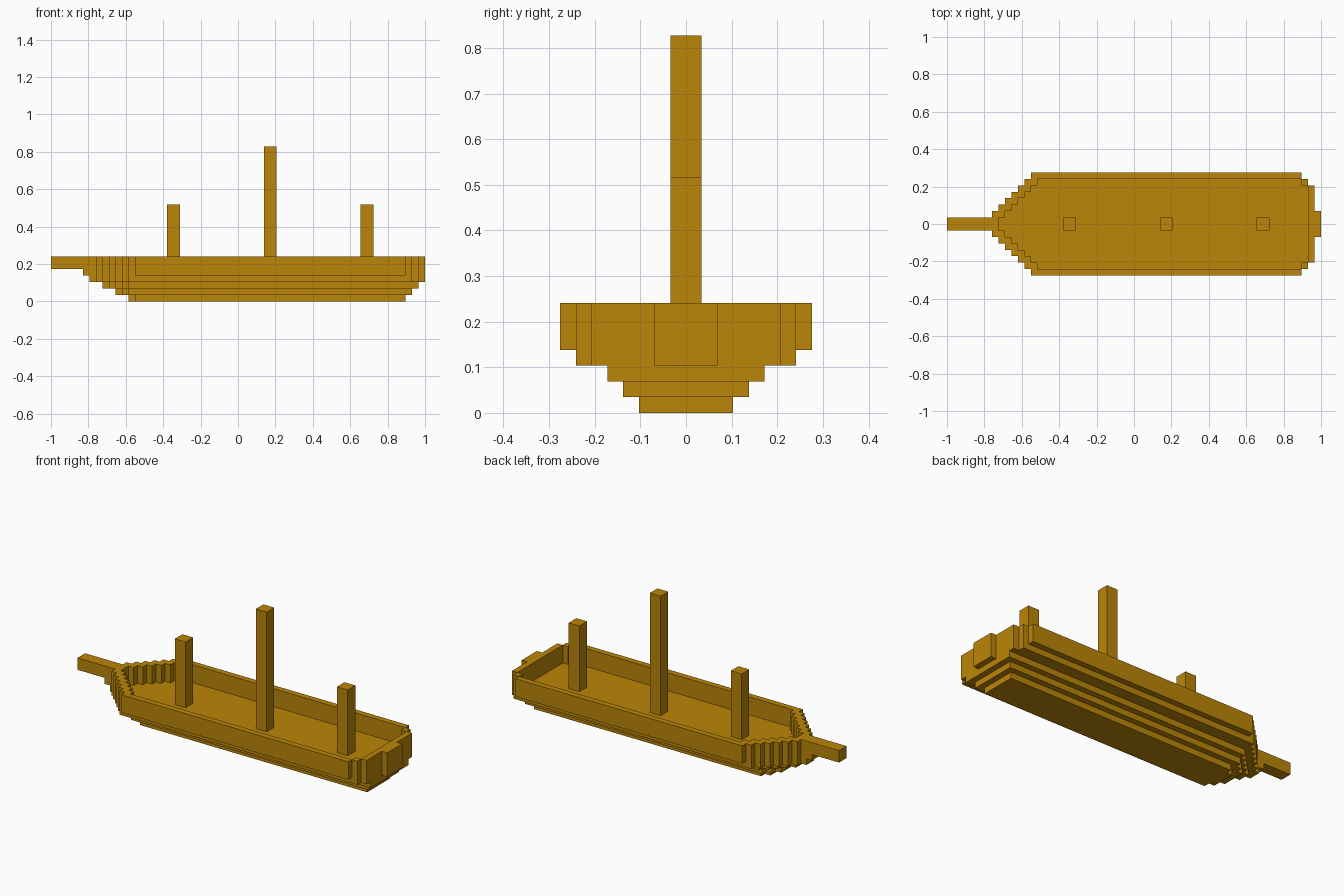
import bpy, bmesh

if "Cube" in bpy.data.objects:
    bpy.data.objects.remove(bpy.data.objects["Cube"])

U = 2 / 58  # one block of the stepped model

wood = bpy.data.materials.new("golden_brown_wood")
wood.diffuse_color = (0.50, 0.237, 0.0025, 1)
wood.use_nodes = True
wood.node_tree.nodes["Principled BSDF"].inputs["Base Color"].default_value = wood.diffuse_color


def half(cols):
    """Stepped side line from (x0, x1, half width) columns."""
    side = []
    for x0, x1, w in cols:
        for p in ((x0, w), (x1, w)):
            if not side or side[-1] != p:
                side.append(p)
    return side


def mirrored(line):
    """Second copy of a line across the centre, in reverse order."""
    return [(x, -y) for x, y in reversed(line)]


def outline(cols):
    side = half(cols)
    return side + mirrored(side)


def bow(start, full, offset, tail):
    """Columns widening one block per step up to full width, then the tail."""
    cols, x = [], start
    while x - offset < full:
        cols.append((x, x + 1, x - offset))
        x += 1
    return cols + [(x, tail[0][0], full)] + [
        (a[0], b[0], a[1]) for a, b in zip(tail, tail[1:])]


def prism(name, loops, z0, z1):
    """Extrude one or more outlines from z0 to z1."""
    bm = bmesh.new()
    for loop in loops:
        face = bm.faces.new([bm.verts.new(((x - 29) * U, y * U, z0 * U)) for x, y in loop])
        ext = bmesh.ops.extrude_face_region(bm, geom=[face], use_keep_orig=True)
        top = [g for g in ext["geom"] if isinstance(g, bmesh.types.BMVert)]
        bmesh.ops.translate(bm, vec=(0, 0, (z1 - z0) * U), verts=top)
    bmesh.ops.recalc_face_normals(bm, faces=bm.faces[:])
    me = bpy.data.meshes.new(name)
    bm.to_mesh(me)
    bm.free()
    me.materials.append(wood)
    ob = bpy.data.objects.new(name, me)
    bpy.context.collection.objects.link(ob)
    return ob


def beam(name, x0, x1, z0, z1):
    prism(name, [outline([(x0, x1, 1)])], z0, z1)


# stepped hull bottom up to the deck
prism("hull_bottom", [outline(bow(12, 3, 10, [(55, 0)]))], 0, 1)
prism("hull_lower", [outline(bow(10, 4, 8, [(56, 0)]))], 1, 2)
prism("hull_middle", [outline(bow(8, 5, 7, [(57, 0)]))], 2, 3)
stern = [(56, 6), (57, 2), (58, 0)]
prism("hull_deck", [outline(bow(6, 7, 5, stern))], 3, 4)

# raised side wall around the deck, as two mirrored halves
outer = half(bow(7, 8, 5, [(55, 7)] + stern))
inner = half(bow(8, 7, 7, [(55, 6), (56, 0)]))
wall = [(7, 0)] + outer + [(58, 0), (56, 0)] + inner[::-1] + [(8, 0)]
prism("side_wall", [wall, mirrored(wall)], 4, 7)

# bowsprit and its support
beam("bowsprit", 0, 7, 5, 7)
beam("bowsprit_support", 5, 7, 4, 5)

# three masts
for name, x, top in (("front_mast", 18, 15), ("main_mast", 33, 24), ("rear_mast", 48, 15)):
    beam(name, x, x + 2, 4, top)
